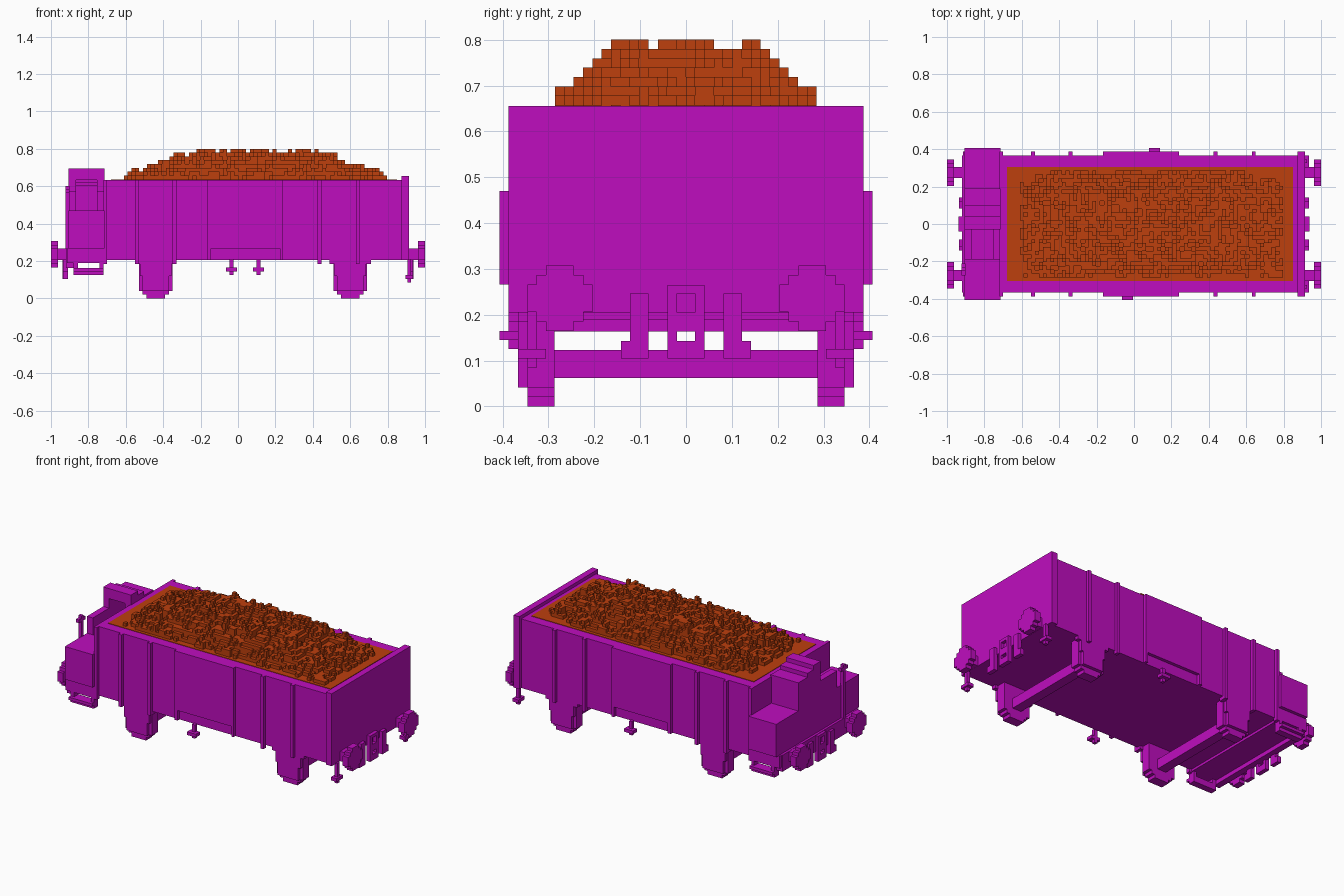
import bpy, bmesh, random
from mathutils import Vector, noise

random.seed(4)
V = 0.0204  # block size

cube = bpy.data.objects.get("Cube")
if cube:
    bpy.data.objects.remove(cube, do_unlink=True)


def material(name, rgb):
    m = bpy.data.materials.new(name)
    m.use_nodes = True
    m.diffuse_color = (*rgb, 1)
    m.node_tree.nodes["Principled BSDF"].inputs["Base Color"].default_value = (*rgb, 1)
    return m


MAGENTA = material("magenta", (0.52, 0.004, 0.52))
ORANGE = material("orange", (0.51, 0.05, 0.004))


def finish(name, bm, mat):
    me = bpy.data.meshes.new(name)
    bm.to_mesh(me)
    bm.free()
    me.materials.append(mat)
    ob = bpy.data.objects.new(name, me)
    bpy.context.collection.objects.link(ob)
    return ob


def boxes(name, items, mat=MAGENTA):
    """One object from boxes given as (x0, x1, y0, y1, z0, z1)."""
    bm = bmesh.new()
    for b in items:
        lo, hi = Vector(b[0::2]), Vector(b[1::2])
        for v in bmesh.ops.create_cube(bm, size=1)["verts"]:
            v.co = (lo + hi) / 2 + v.co * (hi - lo)
    return finish(name, bm, mat)


def sided(s, a, b):
    """Range a..b mirrored to the side s."""
    return (a, b) if s > 0 else (-b, -a)


SIDES = ((1, "left"), (-1, "right"))
YSIDES = ((1, "back"), (-1, "front"))

# Tub
boxes("tub", [(-0.72, 0.875, -0.367, 0.367, 0.205, 0.634)])
boxes("headboard", [(0.875, 0.915, -0.387, 0.387, 0.205, 0.655)])
boxes("load_bed", [(-0.68, 0.85, -0.305, 0.305, 0.6, 0.637)], ORANGE)

for s, side in YSIDES:
    # Ribs and drop door with a shallow recess along its foot
    y = sided(s, 0.36, 0.387)
    boxes(side + "_ribs", [(x - V / 2, x + V / 2, *y, 0.185, 0.634)
                           for x in (-0.71, -0.54, -0.34, 0.435, 0.64)])
    boxes(side + "_door", [(-0.165, 0.24, *y, 0.268, 0.634),
                           (-0.165, -0.145, *y, 0.205, 0.268),
                           (0.225, 0.24, *y, 0.205, 0.268)])

    # Hanging lever below the door
    x = 0.11 if s > 0 else -0.035
    boxes(side + "_lever", [(x - 0.01, x + 0.01, *sided(s, 0.367, 0.387), 0.125, 0.21),
                            (x - 0.03, x + 0.03, *sided(s, 0.367, 0.407), 0.145, 0.165)])

    # Wheels with axle boxes
    for cx, end in ((-0.44, "rear"), (0.6, "lead")):
        w = sided(s, 0.287, 0.346)
        boxes(f"{end}_{side}_wheel", [(cx - a, cx + a, *w, z, 0.205)
                                      for a, z in ((0.05, 0), (0.07, V), (0.09, 2 * V))])
        outer = sided(s, 0.34, 0.367)
        boxes(f"{end}_{side}_axle_box", [(cx - 0.07, cx + 0.07, *outer, 0.041, 0.165),
                                         (cx - 0.085, cx + 0.085, *outer, 0.12, 0.185),
                                         (cx - 0.11, cx + 0.11, *outer, 0.185, 0.207)])

    # Footboard under the platform
    f = sided(s, 0.346, 0.387)
    boxes(side + "_footboard", [(-0.88, -0.72, *f, 0.125, 0.145),
                                (-0.88, -0.72, *sided(s, 0.346, 0.407), 0.145, 0.163),
                                (-0.88, -0.855, *f, 0.145, 0.21),
                                (-0.74, -0.72, *f, 0.145, 0.21)])

    # Corner step under the headboard
    boxes(side + "_corner_step", [(0.905, 0.925, *sided(s, 0.325, 0.346), 0.085, 0.21),
                                  (0.895, 0.935, *sided(s, 0.305, 0.367), 0.105, 0.125)])

# Axles
for cx, end in ((-0.44, "rear"), (0.6, "lead")):
    boxes(end + "_axle", [(cx - 0.03, cx + 0.03, -0.29, 0.29, 0.062, 0.123)])

# Buffers, coupling and hoses on both ends
for e, end in SIDES:
    for s, side in YSIDES:
        cy, cz = s * 0.275, 0.236
        disc = [(*sided(e, 0.962, 1.0), cy - a, cy + a, cz - b, cz + b)
                for a, b in ((0.071, 0.03), (0.051, 0.051), (0.03, 0.071))]
        disc.append((*sided(e, 0.9, 0.965), cy - 0.03, cy + 0.03, cz - 0.03, cz + 0.03))
        boxes(f"{end}_{side}_buffer", disc)
        x = sided(e, 0.91, 0.935)
        boxes(f"{end}_{side}_hose", [(*x, *sided(s, 0.082, 0.122), 0.105, 0.246),
                                     (*x, *sided(s, 0.082, 0.142), 0.105, 0.143)])
    x = sided(e, 0.91, 0.937)
    bars = [(*x, -0.04, 0.04, a, b) for a, b in ((0.105, 0.143), (0.164, 0.205), (0.246, 0.265))]
    bars += [(*x, *sided(s, 0.02, 0.04), 0.105, 0.265) for s, _ in YSIDES]
    boxes(end + "_coupling", bars)

# Brakeman's platform and end beam
boxes("platform", [(-0.915, -0.715, -0.387, 0.387, 0.19, 0.267)])
boxes("end_beam", [(-0.92, -0.88, -0.367, 0.367, 0.164, 0.267)])

# Brakeman's open seat with stepped roof
boxes("seat_base", [(-0.905, -0.715, -0.407, 0.407, 0.266, 0.39),
                    (-0.905, -0.715, 0.19, 0.407, 0.39, 0.47),
                    (-0.905, -0.715, -0.407, -0.19, 0.39, 0.47)])
boxes("seat_walls", [(x0, x1, *r) for x0, x1 in ((-0.905, -0.865), (-0.755, -0.715))
                     for r in ((-0.19, 0.19, 0.39, 0.575), (-0.03, 0.19, 0.39, 0.64))]
      + [(-0.905, -0.715, 0.15, 0.19, 0.39, 0.64)])
boxes("seat_roof", [(-0.905, -0.715, -0.03, 0.04, 0.634, 0.696),
                    (-0.905, -0.715, 0.04, 0.1, 0.62, 0.67),
                    (-0.905, -0.715, 0.1, 0.19, 0.6, 0.645)])

# Handbrake column
boxes("handbrake", [(-0.922, -0.902, -0.25, -0.23, 0.266, 0.6),
                    (-0.922, -0.902, -0.275, -0.21, 0.565, 0.585)])


# Blocky heap of cargo: a stepped height field, only exposed faces
def level(i, j):
    x, y = -0.61 + (i + 0.5) * V, -0.286 + (j + 0.5) * V
    ex, ey = min(x + 0.61, 0.79 - x), 0.286 - abs(y)
    if ex < 0 or ey < 0:
        return 0
    env = 1 + 6 * min(1, ex / 0.36) * min(1, ey / 0.13)
    lump = noise.noise(Vector((x * 13, y * 13, 2.0))) * 2.2
    return max(0, min(8, int(env + lump + random.uniform(-1.1, 0.6))))


NX, NY = 69, 28
grid = {(i, j): level(i, j) for i in range(NX) for j in range(NY)}
bm = bmesh.new()


def quad(*pts):
    bm.faces.new([bm.verts.new((-0.61 + a * V, -0.286 + b * V, 0.637 + c * V)) for a, b, c in pts])


for (i, j), h in grid.items():
    if h == 0:
        continue
    quad((i, j, h), (i + 1, j, h), (i + 1, j + 1, h), (i, j + 1, h))
    corners = [(i, j), (i + 1, j), (i + 1, j + 1), (i, j + 1)]
    for k, (di, dj) in enumerate(((0, -1), (1, 0), (0, 1), (-1, 0))):
        low = grid.get((i + di, j + dj), 0)
        if low < h:
            p, q = corners[k], corners[(k + 1) % 4]
            quad((*p, low), (*q, low), (*q, h), (*p, h))
bmesh.ops.remove_doubles(bm, verts=bm.verts, dist=0.0005)
finish("cargo_heap", bm, ORANGE)
